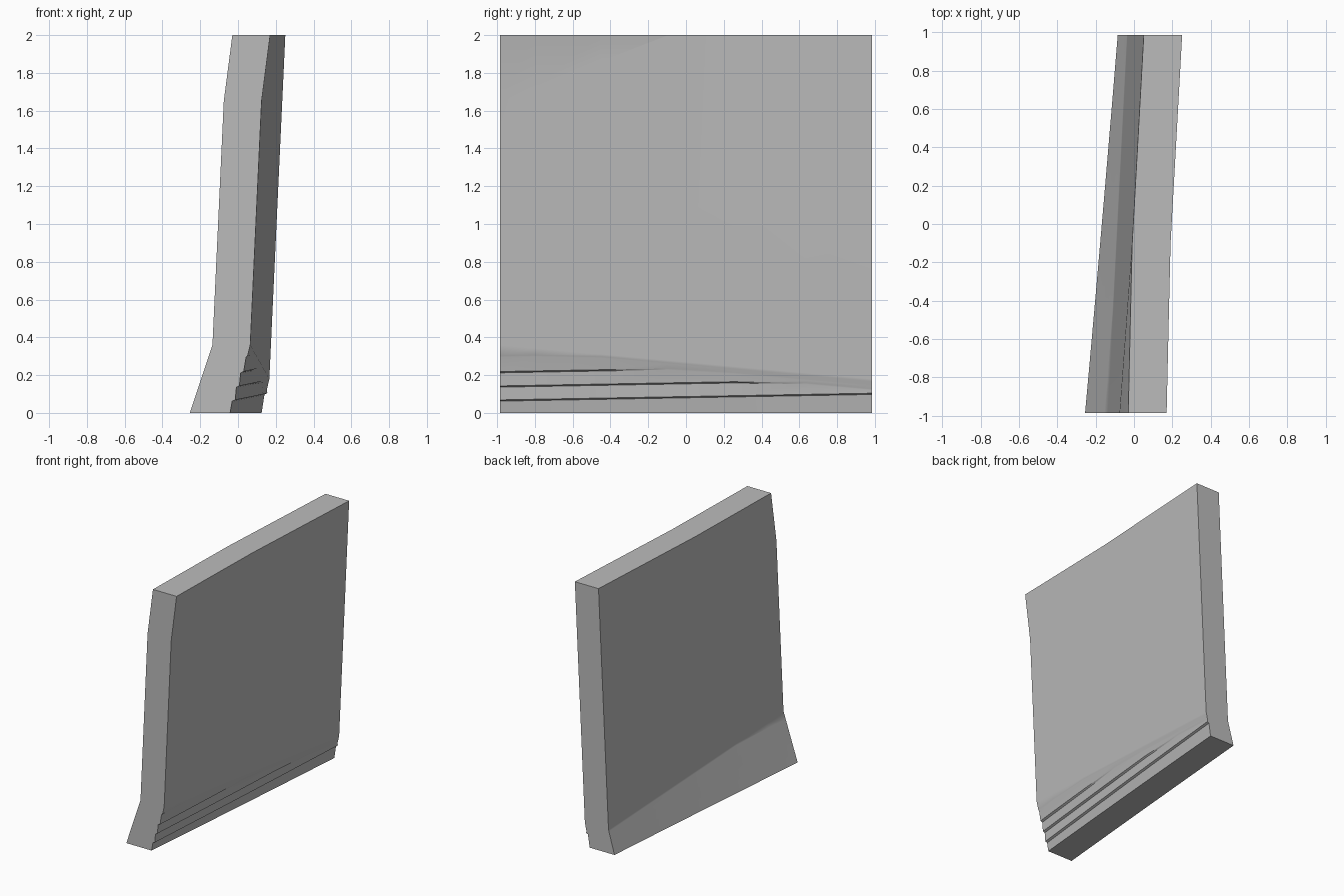
import bpy, bmesh, math

cube = bpy.data.objects.get("Cube")
if cube:
    bpy.data.objects.remove(cube, do_unlink=True)

HALF = 0.985          # half length of the wall along y
THICK = 0.2
STATIONS = [-HALF, -0.8, -0.45, -0.1, 0.25, 0.63, HALF]
# each ledge: height at the front end, y where it fades out
LEDGES = [(0.062, 1.6), (0.136, 0.68), (0.212, -0.05), (0.295, -0.75)]


def lerp(a, b, t):
    return a + (b - a) * t


def section(y):
    """Return (z, outer x, inner x) rows of the wall section at y."""
    t = (y + HALF) / (2 * HALF)
    foot = lerp(0.36, 0.18, t)                      # where the flared foot starts
    crown = min(1.65 + 0.35 * (y + HALF) / 0.885, 1.995)  # where the top bends
    outer_slope = lerp(0.25, 0.18, t)
    inner_slope = lerp(0.286, 0.235, t)

    # heights with the outward push of each ledge
    rows = [(0.0, 0.0)]
    for i, (z, end) in enumerate(LEDGES):
        z = min(z + 0.018 * (y + HALF), foot - 0.02 * (len(LEDGES) - i))
        push = 0.014 * max(0.0, min(1.0, (end - y) / 0.6))
        rows += [(z, -push / 2), (z + 0.007, push / 2)]
    rows += [(foot, 0.0), (crown, 0.0), (2.0, 0.0)]

    result = []
    for z, push in rows:
        plane = 0.141 + 0.0556 * (y + HALF) + 0.0465 * (z - 2)
        plane += 0.083 * max(0.0, z - crown)
        drop = max(0.0, foot - z)
        result.append((z, plane - outer_slope * drop + push,
                       plane - THICK - inner_slope * drop))
    return result


# wall slab: bridge the sections, then close both ends
bm = bmesh.new()
outer, inner = [], []
for y in STATIONS:
    rows = section(y)
    outer.append([bm.verts.new((o, y, z)) for z, o, i in rows])
    inner.append([bm.verts.new((i, y, z)) for z, o, i in rows])

count = len(outer[0])
for a in range(len(STATIONS) - 1):
    b = a + 1
    for r in range(count - 1):
        for side in (outer, inner):
            bm.faces.new((side[a][r], side[b][r], side[b][r + 1], side[a][r + 1]))
    for r in (0, count - 1):
        bm.faces.new((outer[a][r], outer[b][r], inner[b][r], inner[a][r]))
for e in (0, -1):
    for r in range(count - 1):
        bm.faces.new((outer[e][r], outer[e][r + 1], inner[e][r + 1], inner[e][r]))
bmesh.ops.recalc_face_normals(bm, faces=bm.faces[:])

mesh = bpy.data.meshes.new("wall_panel")
bm.to_mesh(mesh)
bm.free()
wall = bpy.data.objects.new("wall_panel", mesh)
bpy.context.collection.objects.link(wall)

# plain grey material
grey = bpy.data.materials.new("plain_grey")
grey.use_nodes = True
colour = (0.5, 0.5, 0.5, 1.0)
grey.diffuse_color = colour
grey.node_tree.nodes["Principled BSDF"].inputs["Base Color"].default_value = colour
mesh.materials.append(grey)

# smooth bends, sharp corners
bpy.ops.object.select_all(action="DESELECT")
wall.select_set(True)
bpy.context.view_layer.objects.active = wall
bpy.ops.object.shade_smooth_by_angle(angle=math.radians(30))
weighted = wall.modifiers.new("weighted_normals", "WEIGHTED_NORMAL")
weighted.keep_sharp = True
